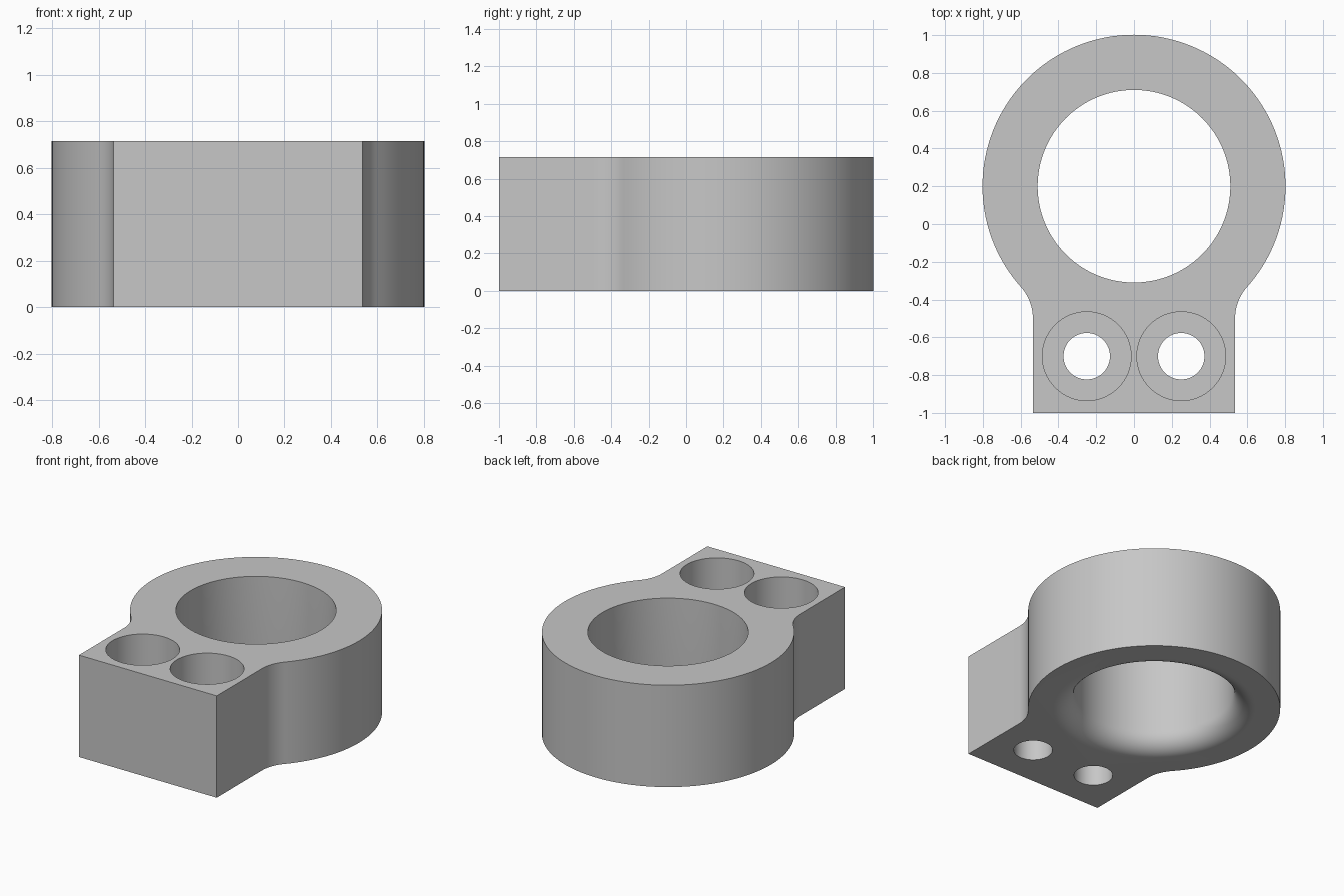
import bpy, bmesh
from math import sin, cos, pi, atan2, sqrt, radians
from mathutils import Vector

if "Cube" in bpy.data.objects:
    bpy.data.objects.remove(bpy.data.objects["Cube"])

HEIGHT = 0.715
RING_Y, RING_R, BORE_R, BORE_FILLET = 0.2, 0.802, 0.51, 0.13
HALF_W = 0.535
HOLE_X, HOLE_Y, HOLE_R, SINK_R, SINK_DEPTH = 0.25, -0.7, 0.123, 0.235, 0.225

grey = bpy.data.materials.new("Plain grey")
grey.use_nodes = True
grey.diffuse_color = (0.57, 0.57, 0.57, 1)
grey.node_tree.nodes["Principled BSDF"].inputs["Base Color"].default_value = grey.diffuse_color


def arc(cx, cy, r, start, end, steps):
    angles = [start + (end - start) * i / steps for i in range(steps + 1)]
    return [(cx + r * cos(a), cy + r * sin(a)) for a in angles]


def make_object(name, bm):
    bmesh.ops.recalc_face_normals(bm, faces=bm.faces)
    mesh = bpy.data.meshes.new(name)
    bm.to_mesh(mesh)
    bm.free()
    mesh.materials.append(grey)
    obj = bpy.data.objects.new(name, mesh)
    bpy.context.collection.objects.link(obj)
    return obj


def turned(name, profile, x, y, steps):
    """Solid turned about a vertical axis from (radius, z) points."""
    bm = bmesh.new()
    rings = []
    for r, z in profile:
        rings.append([bm.verts.new((px, py, z))
                      for px, py in arc(x, y, r, 0, 2 * pi, steps)[:-1]])
    for low, high in zip(rings, rings[1:]):
        for i in range(steps):
            j = (i + 1) % steps
            bm.faces.new((low[i], low[j], high[j], high[i]))
    bm.faces.new(rings[0])
    bm.faces.new(rings[-1])
    return make_object(name, bm)


# Body outline: ring blended into the square lug by tangent fillets
lug_y = -0.5 - RING_Y
fillet_r = (HALF_W ** 2 + lug_y ** 2 - RING_R ** 2) / (2 * (RING_R - HALF_W))
fillet_x = HALF_W + fillet_r
touch = atan2(lug_y, fillet_x)
right_fillet = arc(fillet_x, RING_Y + lug_y, fillet_r, pi, pi + touch, 12)
left_fillet = [(-x, y) for x, y in reversed(right_fillet)]
ring = arc(0, RING_Y, RING_R, touch, pi - touch, 96)[1:-1]
outline = [(HALF_W, -1)] + right_fillet + ring + left_fillet + [(-HALF_W, -1)]

bm = bmesh.new()
base = bm.faces.new([bm.verts.new((x, y, 0)) for x, y in outline])
top = bmesh.ops.extrude_face_region(bm, geom=[base])["geom"]
bmesh.ops.translate(bm, vec=Vector((0, 0, HEIGHT)),
                    verts=[v for v in top if isinstance(v, bmesh.types.BMVert)])
body = make_object("clamp_body", bm)

# Main bore, rounded outwards at the lower rim
rim = arc(BORE_R + BORE_FILLET, BORE_FILLET, BORE_FILLET, 1.5 * pi, pi, 14)
cutters = [turned("bore_cutter", [(rim[0][0], -0.1)] + rim + [(BORE_R, HEIGHT + 0.1)],
                  0, RING_Y, 128)]

# Counterbored bolt holes
floor = HEIGHT - SINK_DEPTH
for side, sign in (("left", 1), ("right", -1)):
    cutters.append(turned(side + "_bolt_hole_cutter",
                          [(HOLE_R, -0.1), (HOLE_R, floor),
                           (SINK_R, floor), (SINK_R, HEIGHT + 0.1)],
                          sign * HOLE_X, HOLE_Y, 64))

for cutter in cutters:
    cut = body.modifiers.new(cutter.name, "BOOLEAN")
    cut.operation = "DIFFERENCE"
    cut.solver = "EXACT"
    cut.object = cutter
    cutter.hide_render = True

# Bake the cuts, drop the cutters and smooth the curved walls
bpy.ops.object.select_all(action="DESELECT")
body.select_set(True)
bpy.context.view_layer.objects.active = body
for cutter in cutters:
    bpy.ops.object.modifier_apply(modifier=cutter.name)
    bpy.data.objects.remove(cutter)
bpy.ops.object.shade_smooth_by_angle(angle=radians(30))
